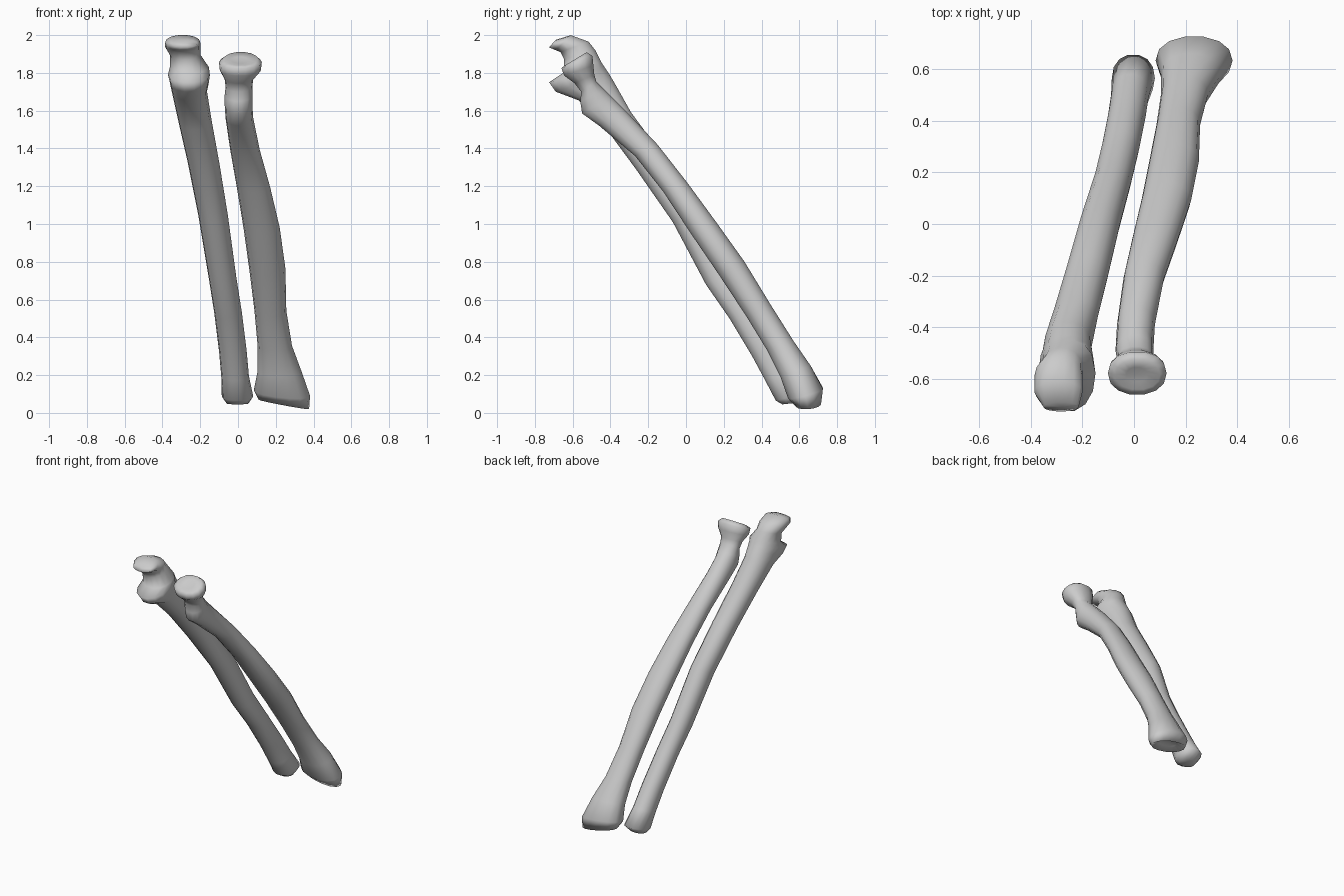
import bpy, bmesh, math
from mathutils import Vector

SIDES = 14


def loft(name, sections):
    """Skin a bone through sections: left x, right x, rear edge (y, z), front edge (y, z), optional right-side drop."""
    bm = bmesh.new()
    rings = []
    for xl, xr, ay, az, by, bz, *drop in sections:
        mid = Vector(((xl + xr) / 2, (ay + by) / 2, (az + bz) / 2))
        u = Vector((0, ay - by, az - bz)) / 2
        rx = (xr - xl) / 2 * 1.01
        d = drop[0] if drop else 0
        ring = []
        for i in range(SIDES):
            a = 2 * math.pi * i / SIDES
            # slightly squared ellipse
            c = math.copysign(abs(math.cos(a)) ** 0.92, math.cos(a))
            s = math.copysign(abs(math.sin(a)) ** 0.92, math.sin(a))
            ring.append(bm.verts.new(mid + Vector((c * rx, 0, -d * c)) + u * s * 1.02))
        rings.append(ring)
    for r0, r1 in zip(rings, rings[1:]):
        for i in range(SIDES):
            j = (i + 1) % SIDES
            bm.faces.new((r0[i], r0[j], r1[j], r1[i]))
    # close both ends with fans
    for ring in (rings[0], rings[-1]):
        tip = bm.verts.new(sum((v.co for v in ring), Vector()) / SIDES)
        for i in range(SIDES):
            bm.faces.new((ring[i], ring[(i + 1) % SIDES], tip))
    bmesh.ops.recalc_face_normals(bm, faces=bm.faces)
    me = bpy.data.meshes.new(name)
    bm.to_mesh(me)
    bm.free()
    me.shade_smooth()
    ob = bpy.data.objects.new(name, me)
    bpy.context.collection.objects.link(ob)
    return ob


# inner forearm bone: wrist end, shaft, then hooked elbow end
loft("ulna", [
    (-.06, .055, .60, .055, .51, .045),
    (-.085, .08, .655, .11, .475, .065),
    (-.088, .057, .58, .22, .42, .17),
    (-.10, .045, .49, .36, .35, .30),
    (-.125, .02, .36, .56, .23, .50),
    (-.155, -.01, .235, .76, .105, .68),
    (-.21, -.055, .07, 1.09, -.07, 1.01),
    (-.265, -.10, -.12, 1.36, -.265, 1.29),
    (-.315, -.14, -.29, 1.59, -.42, 1.50),
    (-.35, -.165, -.38, 1.75, -.57, 1.655),
    (-.36, -.155, -.41, 1.80, -.69, 1.70),
    (-.37, -.15, -.43, 1.83, -.725, 1.75),
    (-.36, -.155, -.45, 1.86, -.65, 1.80),
    (-.36, -.20, -.48, 1.92, -.645, 1.87),
    (-.385, -.20, -.515, 1.965, -.665, 1.91),
    (-.385, -.20, -.61, 2.0, -.69, 1.92),
    (-.35, -.215, -.69, 1.975, -.725, 1.935),
])

# outer forearm bone: flared wrist end, bowed shaft, tuberosity, neck and dished head
loft("radius", [
    (.17, .31, .67, .085, .61, .07, .01),
    (.11, .375, .715, .05, .58, .04, .025),
    (.085, .38, .725, .13, .54, .08, .015),
    (.105, .335, .66, .25, .50, .19),
    (.105, .285, .57, .38, .43, .33),
    (.088, .255, .45, .57, .32, .51),
    (.06, .25, .31, .80, .175, .73),
    (.03, .22, .16, 1.01, .025, .95),
    (-.005, .17, .01, 1.215, -.12, 1.17),
    (-.04, .115, -.15, 1.42, -.27, 1.36),
    (-.065, .08, -.32, 1.60, -.46, 1.52),
    (-.07, .075, -.40, 1.68, -.55, 1.585),
    (-.07, .075, -.43, 1.71, -.56, 1.65),
    (-.065, .075, -.475, 1.755, -.555, 1.70),
    (-.07, .08, -.485, 1.79, -.59, 1.745),
    (-.095, .12, -.49, 1.84, -.645, 1.785),
    (-.10, .125, -.495, 1.89, -.66, 1.825),
    (-.07, .10, -.525, 1.91, -.64, 1.84),
    (-.03, .05, -.555, 1.885, -.61, 1.85),
])
